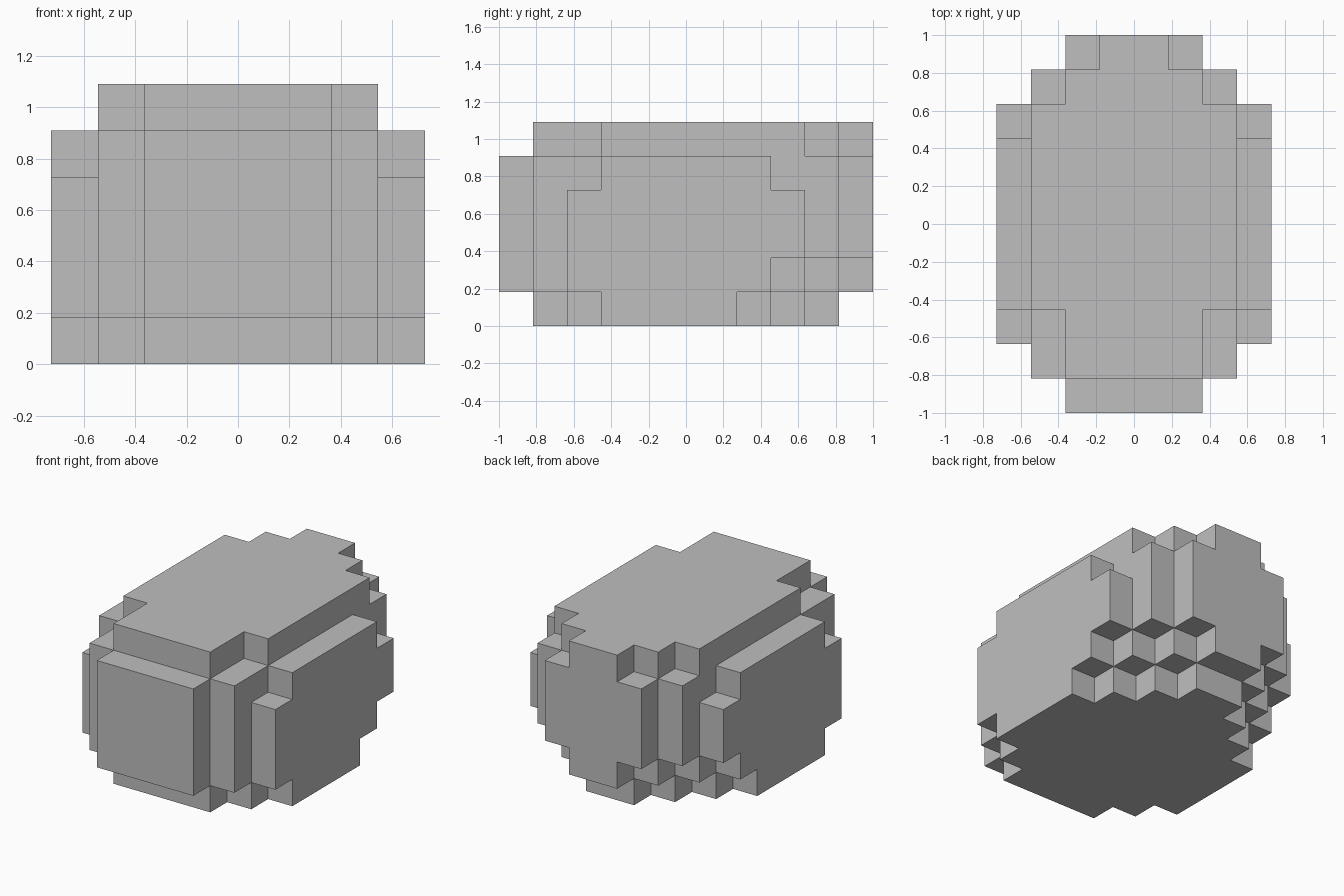
import bpy, bmesh
from mathutils import Vector

cube = bpy.data.objects.get("Cube")
if cube:
    bpy.data.objects.remove(cube, do_unlink=True)

U = 2 / 11  # edge of one block

# Half width in blocks of each row, front to back, for each layer from the ground up
LAYERS = [
    "02344443210",
    "23444444321",
    "23444444432",
    "23444444432",
    "23344444332",
    "02233333321",
]

# All blocks of the stepped solid, mirrored about x = 0
blocks = {(x, y, z)
          for z, rows in enumerate(LAYERS)
          for y, half in enumerate(rows)
          for x in range(-int(half), int(half))}


def add_side(bm, block, axis, sign):
    """Add the outward face of a block on one side."""
    n, u, v = Vector(), Vector(), Vector()
    n[axis], u[(axis + 1) % 3], v[(axis + 2) % 3] = sign, 1, 1
    centre = Vector(block) + Vector((0.5, -5, 0.5)) + n / 2
    corners = [(-1, -1), (1, -1), (1, 1), (-1, 1)][::sign]
    bm.faces.new([bm.verts.new((centre + u * a / 2 + v * b / 2) * U)
                  for a, b in corners])


# Only exposed sides, welded and merged into large flat faces
bm = bmesh.new()
for block in sorted(blocks):
    for axis in range(3):
        for sign in (-1, 1):
            neighbour = list(block)
            neighbour[axis] += sign
            if tuple(neighbour) not in blocks:
                add_side(bm, block, axis, sign)
# Rows are centred on y = 0
ys = [v.co.y for v in bm.verts]
bmesh.ops.translate(bm, verts=bm.verts, vec=(0, -(min(ys) + max(ys)) / 2, 0))
bmesh.ops.remove_doubles(bm, verts=bm.verts, dist=0.001)
bmesh.ops.dissolve_limit(bm, angle_limit=0.02, verts=bm.verts, edges=bm.edges)

mesh = bpy.data.meshes.new("stepped_block_body")
bm.to_mesh(mesh)
bm.free()

# Single grey material
grey = bpy.data.materials.new("plain grey")
grey.use_nodes = True
colour = (0.52, 0.52, 0.52, 1)
grey.diffuse_color = colour
grey.node_tree.nodes["Principled BSDF"].inputs["Base Color"].default_value = colour
mesh.materials.append(grey)

body = bpy.data.objects.new("stepped_block_body", mesh)
bpy.context.collection.objects.link(body)
